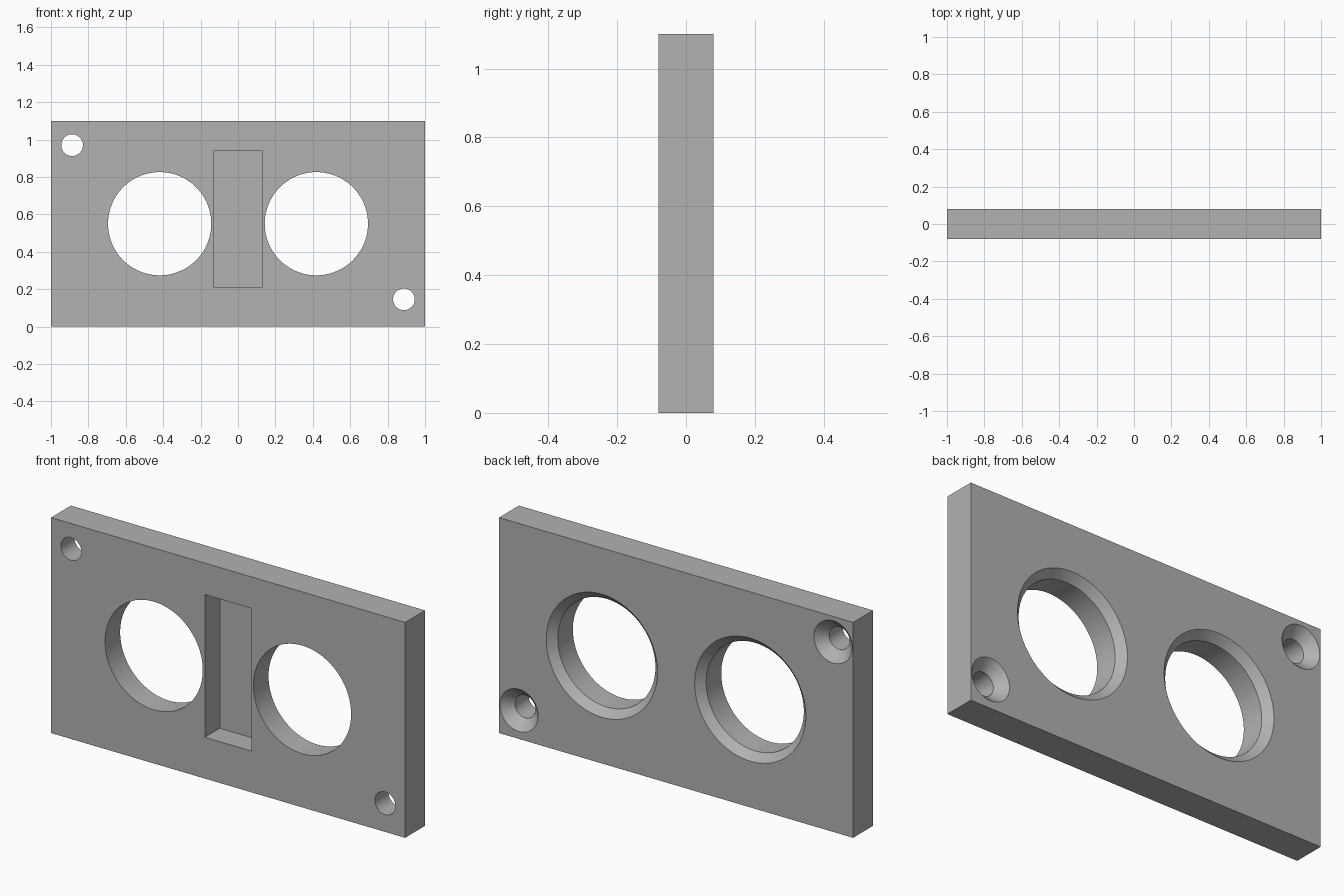
import bpy, bmesh, math
from mathutils import Matrix, Vector

WIDTH, DEPTH, HEIGHT = 2.0, 0.16, 1.1
FRONT, BACK = -DEPTH / 2, DEPTH / 2
OVER = 0.05  # how far cutters reach past the faces

cube = bpy.data.objects.get("Cube")
if cube:
    bpy.data.objects.remove(cube, do_unlink=True)

grey = bpy.data.materials.new("plain grey")
grey.use_nodes = True
colour = (0.445, 0.445, 0.445, 1)
grey.diffuse_color = colour
grey.node_tree.nodes["Principled BSDF"].inputs["Base Color"].default_value = colour


def finish(name, bm):
    bmesh.ops.recalc_face_normals(bm, faces=bm.faces)
    mesh = bpy.data.meshes.new(name)
    bm.to_mesh(mesh)
    bm.free()
    mesh.materials.append(grey)
    obj = bpy.data.objects.new(name, mesh)
    bpy.context.collection.objects.link(obj)
    return obj


def box(name, size, centre):
    bm = bmesh.new()
    place = Matrix.Translation(centre) @ Matrix.Diagonal((*size, 1))
    bmesh.ops.create_cube(bm, size=1, matrix=place)
    return finish(name, bm)


def countersunk_cutter(name, x, z, radius, sink, segments):
    """Round cutter that flares at 45 degrees towards the back face."""
    bm = bmesh.new()
    profile = [(radius, FRONT - OVER), (radius, BACK - sink),
               (radius + sink + OVER, BACK + OVER)]
    rings = []
    for r, y in profile:
        rings.append([bm.verts.new((x + r * math.cos(a), y, z + r * math.sin(a)))
                      for a in (math.tau * i / segments for i in range(segments))])
    for low, high in zip(rings, rings[1:]):
        for i in range(segments):
            j = (i + 1) % segments
            bm.faces.new((low[i], low[j], high[j], high[i]))
    bm.faces.new(rings[0])
    bm.faces.new(rings[-1])
    return finish(name, bm)


# Main plate
plate = box("face_plate", (WIDTH, DEPTH, HEIGHT), Vector((0, 0, HEIGHT / 2)))

# Blind slot in the front, leaving a thin wall at the back
slot_depth = 0.12
cutters = [box("slot_cutter", (0.262, slot_depth + OVER, 0.728),
               Vector((0, FRONT + (slot_depth - OVER) / 2, 0.575)))]

# Two large openings and two diagonal screw holes
for side in (-1, 1):
    cutters.append(countersunk_cutter("opening_cutter", side * 0.419, 0.55, 0.276, 0.038, 96))
    cutters.append(countersunk_cutter("screw_hole_cutter", side * 0.887,
                                      0.558 - side * 0.412, 0.058, 0.05, 48))

for cutter in cutters:
    cutter.hide_render = True
    cut = plate.modifiers.new(cutter.name, "BOOLEAN")
    cut.operation = "DIFFERENCE"
    cut.solver = "EXACT"
    cut.object = cutter

# Apply the cuts, then discard the cutters
bpy.ops.object.select_all(action="DESELECT")
plate.select_set(True)
bpy.context.view_layer.objects.active = plate
for name in [m.name for m in plate.modifiers]:
    bpy.ops.object.modifier_apply(modifier=name)
for cutter in cutters:
    bpy.data.objects.remove(cutter, do_unlink=True)
bpy.ops.object.shade_smooth_by_angle(angle=math.radians(30))
